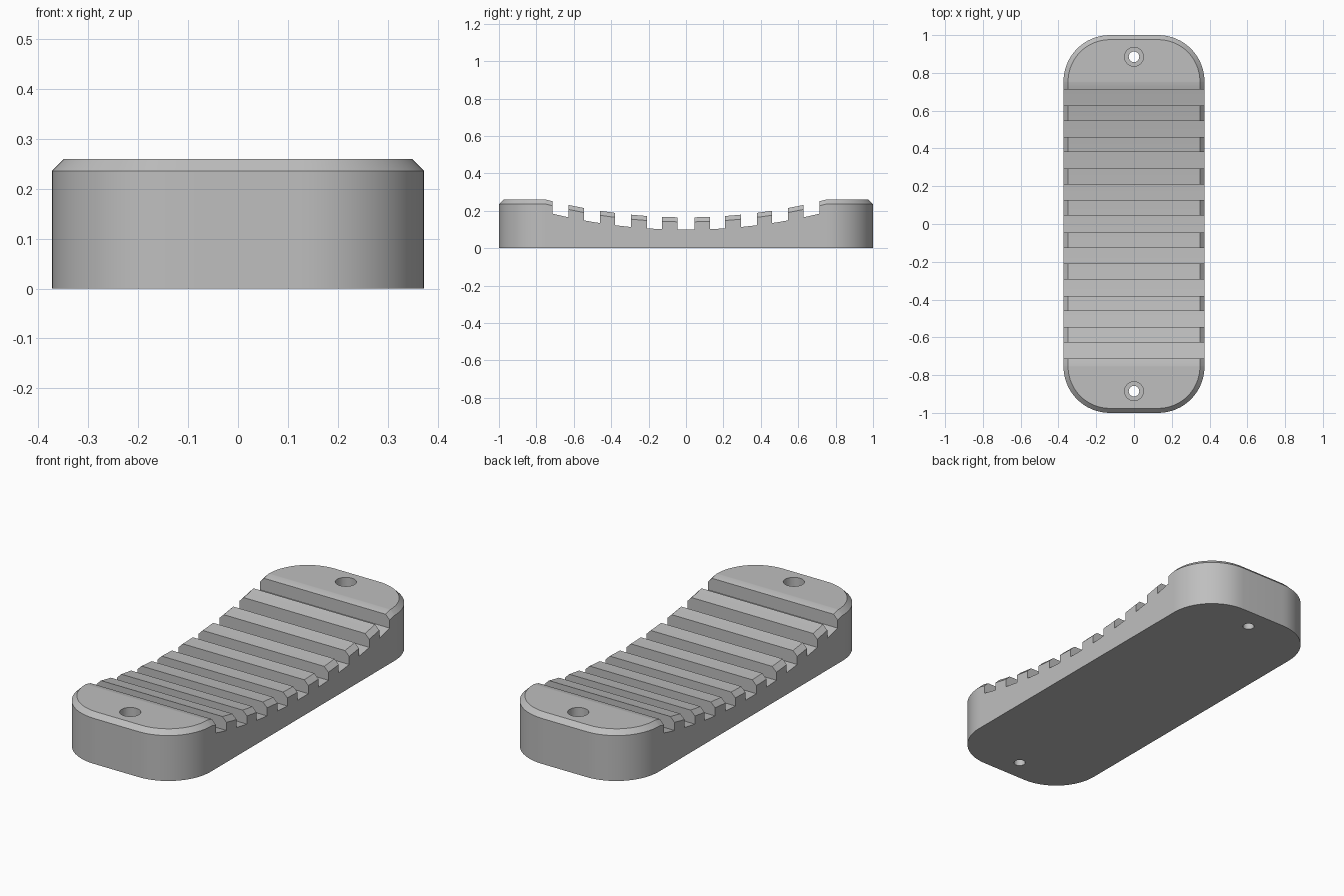
import bpy
import bmesh
from math import sin, cos, pi, sqrt, radians

cube = bpy.data.objects.get("Cube")
if cube:
    bpy.data.objects.remove(cube, do_unlink=True)

HALF_W, HALF_L, CORNER, BEVEL = 0.373, 1.0, 0.245, 0.024
TOP, DIP, DISH = 0.26, 0.165, 0.75
RADIUS = (DISH ** 2 + (TOP - DIP) ** 2) / (2 * (TOP - DIP))


def dish_height(y):
    """Height of the dished top surface along the length."""
    if abs(y) >= DISH:
        return TOP
    return DIP + RADIUS - sqrt(RADIUS ** 2 - y * y)


def side_outline(inset):
    """Right half of the rounded outline, from the front to the back."""
    r, cx, cy = CORNER - inset, HALF_W - CORNER, HALF_L - CORNER
    arc = [i * pi / 2 / 16 for i in range(17)]
    front = [(cx + r * sin(a), -cy - r * cos(a)) for a in arc]
    side = [(cx + r, DISH * i / 24) for i in range(-24, 25)]
    back = [(x, -y) for x, y in reversed(front)]
    return front + side + back


def make_object(name, bm):
    bmesh.ops.recalc_face_normals(bm, faces=bm.faces)
    mesh = bpy.data.meshes.new(name)
    bm.to_mesh(mesh)
    bm.free()
    obj = bpy.data.objects.new(name, mesh)
    bpy.context.collection.objects.link(obj)
    return obj


def make_body():
    bm = bmesh.new()

    def ring(inset, height):
        pts = side_outline(inset)
        right = [bm.verts.new((x, y, height(y))) for x, y in pts]
        left = [bm.verts.new((-x, y, height(y))) for x, y in pts]
        return right, left

    base = ring(0, lambda y: 0)
    shoulder = ring(0, lambda y: dish_height(y) - BEVEL)
    crown = ring(BEVEL, dish_height)
    # Walls and bevel
    for low, high in ((base, shoulder), (shoulder, crown)):
        a = low[0] + low[1][::-1]
        b = high[0] + high[1][::-1]
        for i in range(len(a)):
            j = (i + 1) % len(a)
            bm.faces.new((a[i], a[j], b[j], b[i]))
    # Dished top in strips across the width, flat underside
    right, left = crown
    for i in range(len(right) - 1):
        bm.faces.new((right[i], right[i + 1], left[i + 1], left[i]))
    bm.faces.new(base[0] + base[1][::-1])
    return make_object("ribbed_block", bm)


def add_groove(bm, y0, y1):
    """Slot across the width whose floor follows the dish."""
    depth = 0.066
    ys = [y0 + (y1 - y0) * i / 4 for i in range(5)]
    profile = [(y, dish_height(y) - depth) for y in ys] + [(y1, 0.5), (y0, 0.5)]
    ends = [[bm.verts.new((x, y, z)) for y, z in profile] for x in (-0.5, 0.5)]
    for end in ends:
        bm.faces.new(end)
    for i in range(len(profile)):
        j = (i + 1) % len(profile)
        bm.faces.new((ends[0][i], ends[0][j], ends[1][j], ends[1][i]))


def add_screw_hole(bm, y):
    """Stepped round hole: narrow shank below, wide head recess above."""
    n = 32
    steps = [(0.028, -0.1), (0.028, 0.13), (0.05, 0.13), (0.05, 0.5)]
    rings = [[bm.verts.new((r * cos(2 * pi * k / n), y + r * sin(2 * pi * k / n), z))
              for k in range(n)] for r, z in steps]
    for a, b in zip(rings, rings[1:]):
        for k in range(n):
            m = (k + 1) % n
            bm.faces.new((a[k], a[m], b[m], b[k]))
    bm.faces.new(rings[0])
    bm.faces.new(rings[-1])


body = make_body()

# Grooves and screw holes, mirrored front to back
bm = bmesh.new()
add_groove(bm, -0.045, 0.045)
for y0, y1 in ((0.128, 0.209), (0.294, 0.38), (0.46, 0.545), (0.627, 0.713)):
    add_groove(bm, y0, y1)
    add_groove(bm, -y1, -y0)
for y in (-0.885, 0.885):
    add_screw_hole(bm, y)
cutter = make_object("groove_cutter", bm)
cutter.hide_render = True

cut = body.modifiers.new("grooves", 'BOOLEAN')
cut.operation = 'DIFFERENCE'
cut.solver = 'EXACT'
cut.object = cutter
bpy.ops.object.select_all(action='DESELECT')
body.select_set(True)
bpy.context.view_layer.objects.active = body
bpy.ops.object.modifier_apply(modifier=cut.name)
bpy.data.objects.remove(cutter, do_unlink=True)

# Colour
grey = bpy.data.materials.new("plain_grey")
grey.use_nodes = True
colour = (0.52, 0.52, 0.52, 1)
grey.diffuse_color = colour
grey.node_tree.nodes["Principled BSDF"].inputs["Base Color"].default_value = colour
body.data.materials.clear()
body.data.materials.append(grey)

bpy.ops.object.shade_smooth_by_angle(angle=radians(25))
